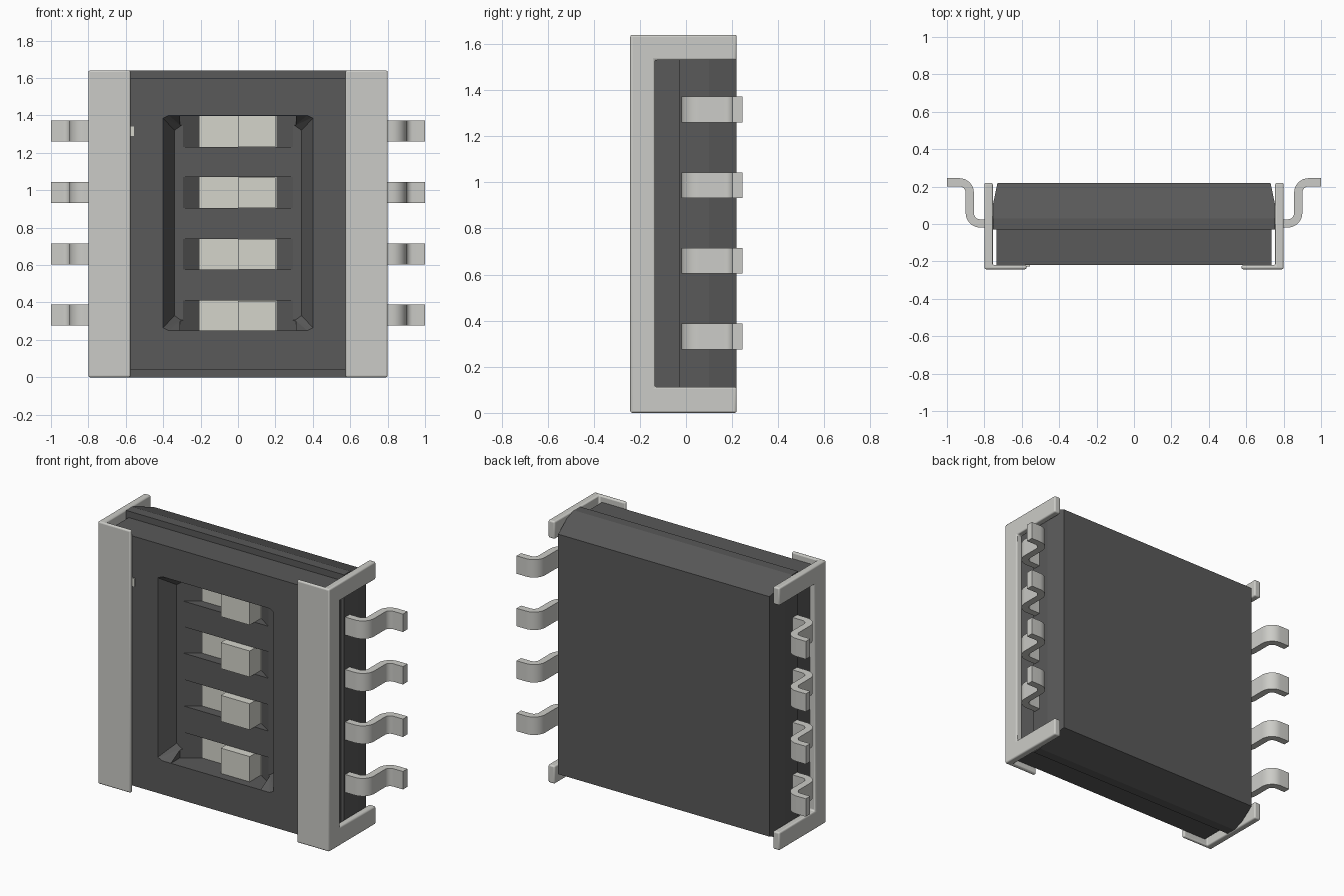
import bpy, bmesh
from math import sin, cos, pi
from mathutils import Vector

if "Cube" in bpy.data.objects:
    bpy.data.objects.remove(bpy.data.objects["Cube"])

def material(name, col):
    m = bpy.data.materials.new(name)
    m.diffuse_color = (*col, 1)
    m.use_nodes = True
    m.node_tree.nodes["Principled BSDF"].inputs["Base Color"].default_value = m.diffuse_color
    return m

DARK = material("dark_plastic", (0.1, 0.1, 0.1))
METAL = material("metal", (0.6, 0.6, 0.57))
PALE = material("pale_plastic", (0.66, 0.66, 0.6))

def finish(name, bm, mat):
    bmesh.ops.recalc_face_normals(bm, faces=bm.faces[:])
    me = bpy.data.meshes.new(name)
    bm.to_mesh(me)
    bm.free()
    ob = bpy.data.objects.new(name, me)
    bpy.context.collection.objects.link(ob)
    if mat:
        me.materials.append(mat)
    return ob

def hull(name, pts, mat=None):
    bm = bmesh.new()
    vs = [bm.verts.new(p) for p in pts]
    bmesh.ops.convex_hull(bm, input=vs)
    bmesh.ops.dissolve_limit(bm, angle_limit=0.01, verts=bm.verts[:], edges=bm.edges[:])
    return finish(name, bm, mat)

def box(name, x, y, z, mat=None):
    return hull(name, [(a, b, c) for a in x for b in y for c in z], mat)

def prism(name, outline, z0, z1, mat):
    bm = bmesh.new()
    f = bm.faces.new([bm.verts.new((x, y, z0)) for x, y in outline])
    r = bmesh.ops.extrude_face_region(bm, geom=[f])
    top = [v for v in r["geom"] if isinstance(v, bmesh.types.BMVert)]
    bmesh.ops.translate(bm, verts=top, vec=(0, 0, z1 - z0))
    return finish(name, bm, mat)

def activate(ob):
    bpy.ops.object.select_all(action='DESELECT')
    ob.select_set(True)
    bpy.context.view_layer.objects.active = ob

def cut(ob, cutter):
    m = ob.modifiers.new("cut", 'BOOLEAN')
    m.operation, m.solver, m.object = 'DIFFERENCE', 'EXACT', cutter
    activate(ob)
    bpy.ops.object.modifier_apply(modifier=m.name)
    bpy.data.objects.remove(cutter)

def smooth(ob):
    activate(ob)
    bpy.ops.object.shade_smooth_by_angle(angle=0.6)

# Rear base with tapered rear edges
sections = [(-.03, .755, 0), (.03, .755, 0), (.1, .755, .026), (.22, .73, .07)]
hull("base", [(s * hx, y, z) for y, hx, i in sections for s in (-1, 1) for z in (i, 1.64 - i)], DARK)

# Front cover
cover = box("cover", (-.735, .735), (-.22, -.03), (.04, 1.6), DARK)

# Shallow pocket with sloping walls and clipped corners
outer = [(.40, .56), (.37, .575)]
inner = [(.34, .495), (.305, .52)]
pts = []
for t in (-.15, 1):
    for (xo, zo), (xi, zi) in zip(outer, inner):
        x, z = xo + (xi - xo) * t, zo + (zi - zo) * t
        pts += [(sx * x, -.22 + .1 * t, .825 + sz * z) for sx in (-1, 1) for sz in (-1, 1)]
cut(cover, hull("pocket_cutter", pts))

# Slots with sloping ends, each holding a slider with a raised knob
for i, (z0, z1) in enumerate([(.25, .41), (.575, .74), (.905, 1.07), (1.23, 1.398)]):
    cut(cover, hull("slot_cutter", [(s * x, y, z) for s in (-1, 1) for z in (z0, z1)
                                    for x, y in ((.31, -.24), (.31, -.13), (.19, -.05))]))
    box(f"slider_{i + 1}", (-.205, .205), (-.06, -.04), (z0, z1), PALE)
    box(f"slider_knob_{i + 1}", (0, .2), (-.17, -.055), (z0 + .001, z1 - .001), PALE)

# Small position mark
box("position_mark", (-.585, -.557), (-.226, -.21), (1.29, 1.34), PALE)

# Bent pin centre line and its thickened outline
path = [(.74, .003)]
path += [(.822 + .056 * sin(a), .059 - .056 * cos(a)) for a in [k * pi / 16 for k in range(9)]]
path += [(.934 - .056 * cos(a), .167 + .056 * sin(a)) for a in [k * pi / 16 for k in range(9)]]
path += [(1.0, .223)]
left, right = [], []
for k, p in enumerate(path):
    a, b = Vector(path[max(k - 1, 0)]), Vector(path[min(k + 1, len(path) - 1)])
    d = (b - a).normalized()
    if k in (0, 1, 18, 19):
        d = Vector((1, 0))
    elif k in (9, 10):
        d = Vector((0, 1))
    n = Vector((-d.y, d.x)) * .022
    left.append(Vector(p) + n)
    right.append(Vector(p) - n)
pin = left + right[::-1]

clip = [(.575, -.242), (.8, -.242), (.8, .22), (.755, .22), (.755, -.22), (.575, -.22)]
for s, side in ((-1, "left"), (1, "right")):
    # Side clip with front flange and open window
    c = prism(f"clip_{side}", [(s * x, y) for x, y in clip], 0, 1.64, METAL)
    cut(c, box("window_cutter", sorted((s * .74, s * .82)), (-.135, .3), (.112, 1.53)))
    b = c.modifiers.new("bevel", 'BEVEL')
    b.width, b.segments, b.limit_method = .009, 3, 'ANGLE'
    smooth(c)
    # Four pins
    for k in range(4):
        z = .332 + k * .328
        smooth(prism(f"pin_{side}_{k + 1}", [(s * x, y) for x, y in pin], z - .056, z + .056, METAL))
